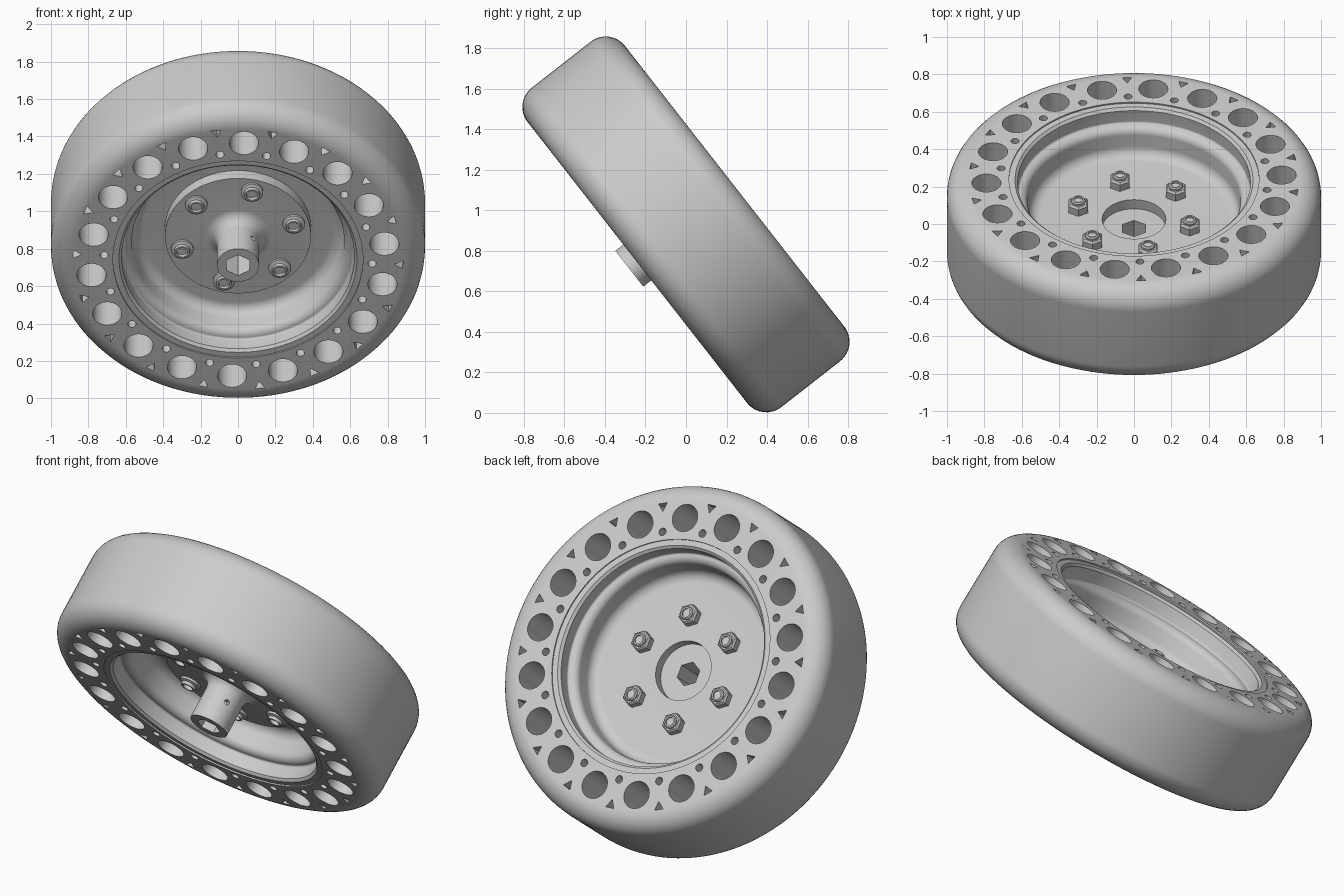
import bpy, bmesh
from math import sin, cos, tan, radians
from mathutils import Matrix, Vector

cube = bpy.data.objects.get("Cube")
if cube:
    bpy.data.objects.remove(cube)

# The wheel is built around its own axle (local z), then leaned into place
TILT = Matrix.Translation((0, 0, 0.93)) @ Matrix.Rotation(radians(-52), 4, 'X')

grey = bpy.data.materials.new("light_grey")
grey.use_nodes = True
GREY = (0.6, 0.6, 0.6, 1)
grey.diffuse_color = GREY
grey.node_tree.nodes["Principled BSDF"].inputs["Base Color"].default_value = GREY


def polar(r, deg, z=0.0):
    return Vector((r * sin(radians(deg)), r * cos(radians(deg)), z))


def rounded(points, steps=6):
    """Replace each corner given as (r, z, fillet) by a short arc."""
    out = []
    for i, p in enumerate(points):
        c = Vector(p[:2])
        if len(p) < 3:
            out.append(c)
            continue
        a = (Vector(points[i - 1][:2]) - c).normalized()
        b = (Vector(points[(i + 1) % len(points)][:2]) - c).normalized()
        half = a.angle(b) / 2
        center = c + (a + b).normalized() * p[2] / sin(half)
        start = c + a * p[2] / tan(half) - center
        end = c + b * p[2] / tan(half) - center
        for k in range(steps + 1):
            t = k / steps
            out.append(center + (start * (1 - t) + end * t).normalized() * p[2])
    return out


def lathe(bm, profile, segs, center=(0, 0), closed=False):
    rings = [[bm.verts.new(polar(r, 360 * i / segs, z) + Vector((*center, 0)))
              for i in range(segs)] for r, z in profile]
    pairs = list(zip(rings, rings[1:])) + ([(rings[-1], rings[0])] if closed else [])
    for low, high in pairs:
        for i in range(segs):
            j = (i + 1) % segs
            bm.faces.new((low[i], low[j], high[j], high[i]))


def prism(bm, center, radius, sides, z0, z1, turn=0.0):
    """Closed straight-sided plug parallel to the axle."""
    low, high = [[bm.verts.new(center + polar(radius, turn + 360 * i / sides, z))
                  for i in range(sides)] for z in (z0, z1)]
    bm.faces.new(low)
    bm.faces.new(high)
    for i in range(sides):
        j = (i + 1) % sides
        bm.faces.new((low[i], low[j], high[j], high[i]))


def make(name, bm):
    bmesh.ops.remove_doubles(bm, verts=bm.verts, dist=0.00005)
    bmesh.ops.recalc_face_normals(bm, faces=bm.faces)
    bm.transform(TILT)
    mesh = bpy.data.meshes.new(name)
    bm.to_mesh(mesh)
    bm.free()
    mesh.materials.append(grey)
    obj = bpy.data.objects.new(name, mesh)
    bpy.context.collection.objects.link(obj)
    return obj


def cut(obj, cutters):
    for c in cutters:
        mod = obj.modifiers.new("cut", 'BOOLEAN')
        mod.operation, mod.solver, mod.object = 'DIFFERENCE', 'EXACT', c
    bpy.context.view_layer.update()
    deps = bpy.context.evaluated_depsgraph_get()
    mesh = bpy.data.meshes.new_from_object(obj.evaluated_get(deps))
    obj.modifiers.clear()
    obj.data = mesh
    mesh.materials.clear()
    mesh.materials.append(grey)
    for c in cutters:
        bpy.data.objects.remove(c)


def smooth(obj):
    bpy.ops.object.select_all(action='DESELECT')
    obj.select_set(True)
    bpy.context.view_layer.objects.active = obj
    bpy.ops.object.shade_smooth_by_angle(angle=radians(30))


# Tyre: thick ring with rounded shoulders
HALF = 0.305
bm = bmesh.new()
lathe(bm, rounded([(0.668, -HALF), (1, -HALF, 0.12), (1, HALF, 0.12), (0.668, HALF)], 10),
      128, closed=True)
tyre = make("tyre", bm)

# Pockets in both tyre faces, staggered by half a step
bm = bmesh.new()
for side, phase in ((-1, 17.7), (1, 7.5)):
    z0, z1 = sorted((side * 0.025, side * 0.4))
    for i in range(18):
        ang = phase + 20 * i
        mid = ang + 10
        prism(bm, polar(0.79, ang), 0.078, 32, z0, z1)
        prism(bm, polar(0.717, mid), 0.022, 16, z0, z1)
        prism(bm, polar(0.866, mid), 0.031, 3, z0, z1, mid + 180)
pockets = make("pocket_cutter", bm)
pockets.hide_render = True
cut(tyre, [pockets])
smooth(tyre)

# Rim: axle tube, front boss, disc, stepped barrel and lips
bm = bmesh.new()
step = [(0.56, 0.032, 0.06), (0.572, 0.2, 0.045), (0.622, 0.2, 0.012),
        (0.622, 0.283), (0.636, 0.297), (0.668, 0.297)]
front = [(p[0], -p[1], *p[2:]) for p in step]
profile = [(0, -0.355), (0.112, -0.355), (0.112, -0.1, 0.065), (0.39, -0.1), (0.39, -0.032)]
profile += front + step[::-1] + [(0.17, 0.032), (0.17, -0.03), (0, -0.03)]
lathe(bm, rounded(profile), 128)
rim = make("rim", bm)

# Hexagonal axle bore and the grub screw hole in the tube
bm = bmesh.new()
prism(bm, Vector(), 0.07, 6, -0.5, 0.1)
bore = make("bore_cutter", bm)
bm = bmesh.new()
prism(bm, Vector(), 0.015, 16, 0.03, 0.2)
out = polar(1, 134)
bm.transform(Matrix.Translation((0, 0, -0.22)) @ out.to_track_quat('Z', 'Y').to_matrix().to_4x4())
screw_hole = make("screw_hole_cutter", bm)
bore.hide_render = screw_hole.hide_render = True
cut(rim, [bore, screw_hole])
smooth(rim)

# Six bolts: socket heads in front, nuts and thread ends behind
heads, nuts, ends = bmesh.new(), bmesh.new(), bmesh.new()
for i in range(6):
    ang = 46 + 60 * i
    c = polar(0.31, ang)[:2]
    lathe(heads, [(0.06, -0.095), (0.06, -0.112), (0.042, -0.118), (0.04, -0.135),
                  (0.03, -0.135), (0.03, -0.115), (0, -0.115)], 24, c)
    lathe(nuts, [(0.06, 0.025), (0.06, 0.074), (0.05, 0.086), (0, 0.086)], 6, c)
    lathe(ends, [(0.038, 0.08), (0.038, 0.095), (0.032, 0.102), (0.024, 0.102),
                 (0.024, 0.09), (0, 0.09)], 24, c)
for name, bm in (("bolt_heads", heads), ("nuts", nuts), ("bolt_ends", ends)):
    smooth(make(name, bm))
